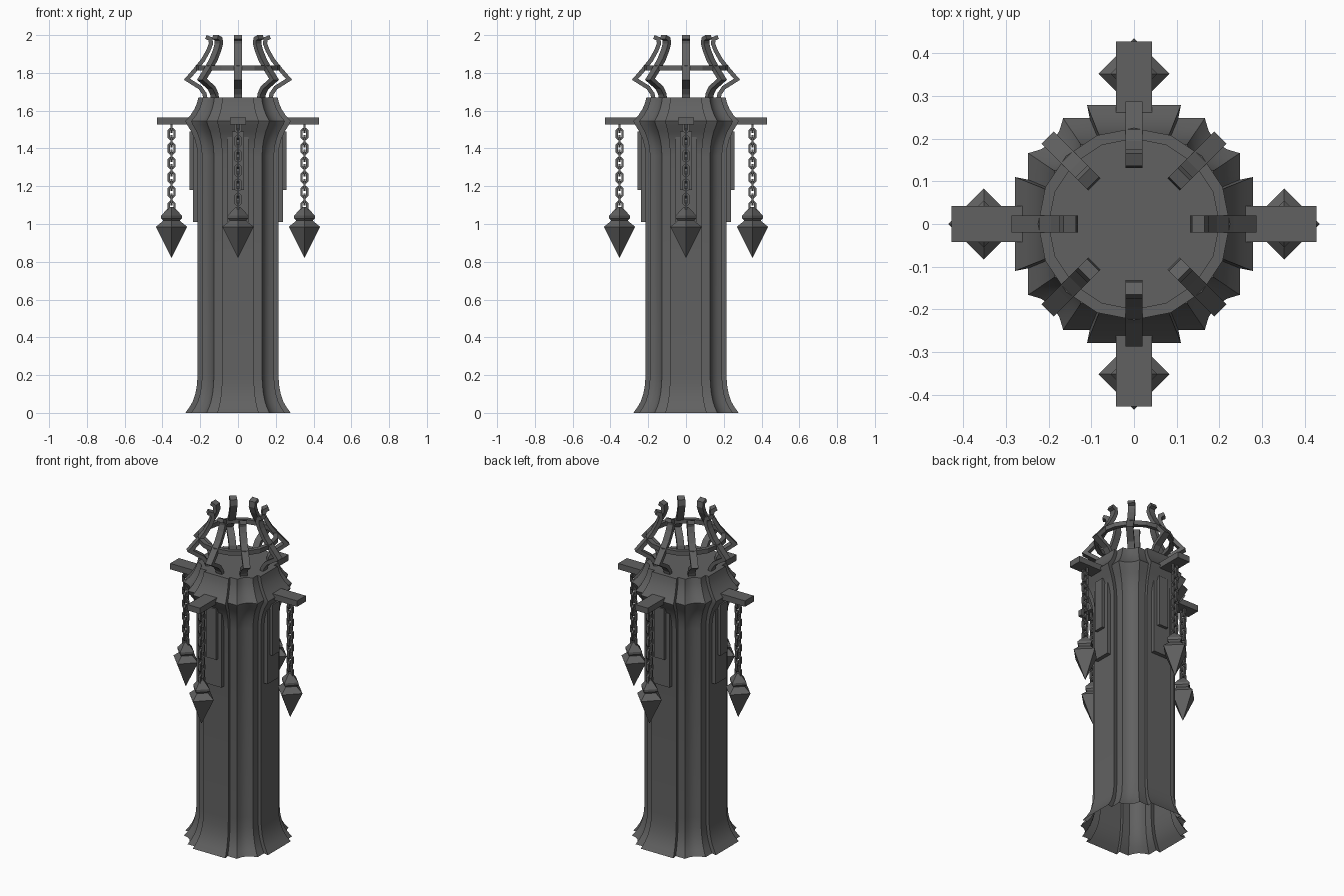
import bpy, bmesh, math
from mathutils import Vector, Matrix

if "Cube" in bpy.data.objects:
    bpy.data.objects.remove(bpy.data.objects["Cube"])

iron = bpy.data.materials.new("dark_iron")
iron.diffuse_color = (0.12, 0.12, 0.12, 1)
iron.use_nodes = True
iron.node_tree.nodes["Principled BSDF"].inputs["Base Color"].default_value = iron.diffuse_color


def add(name, bm, smooth=False):
    bmesh.ops.recalc_face_normals(bm, faces=bm.faces[:])
    me = bpy.data.meshes.new(name)
    bm.to_mesh(me)
    bm.free()
    me.materials.append(iron)
    ob = bpy.data.objects.new(name, me)
    bpy.context.collection.objects.link(ob)
    if smooth:
        bpy.ops.object.select_all(action='DESELECT')
        ob.select_set(True)
        bpy.context.view_layer.objects.active = ob
        bpy.ops.object.shade_smooth_by_angle(angle=math.radians(25))
    return ob


def skin(bm, rings, closed=False, caps=(False, False)):
    """Bridge equal-length rings of points with quads."""
    vr = [[bm.verts.new(p) for p in r] for r in rings]
    n = len(vr[0])
    pairs = list(zip(vr, vr[1:])) + ([(vr[-1], vr[0])] if closed else [])
    for a, b in pairs:
        for i in range(n):
            j = (i + 1) % n
            bm.faces.new((a[i], a[j], b[j], b[i]))
    if caps[0]:
        bm.faces.new(vr[0])
    if caps[1]:
        bm.faces.new(vr[-1])


def box(bm, x0, x1, hw, z0, z1):
    skin(bm, [[(x, -hw, z0), (x, hw, z0), (x, hw, z1), (x, -hw, z1)] for x in (x0, x1)],
         caps=(True, True))


def around(name, build, count):
    """Build a part facing +x and repeat it around the z axis."""
    for k in range(count):
        bm = bmesh.new()
        build(bm)
        bm.transform(Matrix.Rotation(2 * math.pi * k / count, 4, 'Z'))
        add(f"{name}_{k + 1}", bm)


# column: stepped cross-section with hollow corners, flared foot and collar
half = [(0.279, 0.11), (0.248, 0.104), (0.248, 0.166), (0.218, 0.175), (0.192, 0.192)]
quarter = half + [(y, x) for x, y in half[-2::-1]]
section = []
for k in range(4):
    rot = Matrix.Rotation(k * math.pi / 2, 2)
    section += [rot @ Vector(p) for p in quarter]
profile = [(0, .279), (.03, .257), (.06, .24), (.1, .226), (.15, .217), (.21, .214),
           (1.36, .214), (1.41, .219), (1.45, .23), (1.49, .247), (1.525, .27), (1.545, .279),
           (1.575, .252), (1.61, .23), (1.64, .217), (1.67, .21)]
bm = bmesh.new()
skin(bm, [[(p[0] * r / .279, p[1] * r / .279, z) for p in section] for z, r in profile],
     caps=(False, True))
add("column", bm, smooth=True)


# layered plates on the four main faces
def plates(bm):
    box(bm, 0.2, 0.238, 0.055, 1.01, 1.46)
    box(bm, 0.2, 0.256, 0.032, 1.18, 1.49)


around("face_plates", plates, 4)

# four bracket arms
around("bracket_arm", lambda bm: box(bm, 0.24, 0.428, 0.042, 1.528, 1.564), 4)

# hanging chains of alternating links
R = 0.352


def chain(bm):
    pitch, t = 0.0385, 0.006
    for i in range(12):
        cz = 1.515 - i * pitch
        rings = []
        for s in range(8):
            a = math.pi / 4 * (s + 0.5)
            c, d = math.cos(a), math.sin(a)
            ring = []
            for o, w in ((-t, -t), (t, -t), (t, t), (-t, t)):
                u = c * (0.016 + o)
                v = d * (0.016 + o) + math.copysign(0.012, d)
                ring.append((R + u, w, cz + v) if i % 2 else (R + w, u, cz + v))
            rings.append(ring)
        skin(bm, rings, closed=True)


around("chain", chain, 4)


# four-sided pointed weights
def weight(bm):
    prof = [(1.09, .012), (1.045, .055), (1.03, .055), (1.018, .043), (.985, .083), (.82, .0005)]
    skin(bm, [[(R + r, 0, z), (R, r, z), (R - r, 0, z), (R, -r, z)] for z, r in prof],
         caps=(True, True))


around("weight", weight, 4)

# crown prongs: bent flat bars
path = [Vector(p) for p in [(.17, 1.655), (.178, 1.69), (.2, 1.722), (.27, 1.766), (.225, 1.818),
                            (.185, 1.868), (.157, 1.918), (.143, 1.955), (.146, 1.98), (.17, 1.99)]]


def prong(bm):
    rings, t, w = [], 0.011, 0.02
    for i, p in enumerate(path):
        a = (p - path[i - 1]).normalized() if i else None
        b = (path[i + 1] - p).normalized() if i < len(path) - 1 else None
        a, b = a or b, b or a
        na, nb = Vector((a.y, -a.x)), Vector((b.y, -b.x))
        m = (na + nb).normalized()
        m = m * (t / max(0.6, m.dot(na)))
        o, q = p + m, p - m
        rings.append([(o.x, -w, o.y), (o.x, w, o.y), (q.x, w, q.y), (q.x, -w, q.y)])
    skin(bm, rings, caps=(True, True))


around("crown_prong", prong, 8)

# hoop joining the prongs
bm = bmesh.new()
hoop = []
for k in range(16):
    c, s = math.cos(k * math.pi / 8), math.sin(k * math.pi / 8)
    hoop.append([(r * c, r * s, z) for r, z in ((.2, 1.813), (.225, 1.813), (.225, 1.84), (.2, 1.84))])
skin(bm, hoop, closed=True)
add("crown_hoop", bm)
